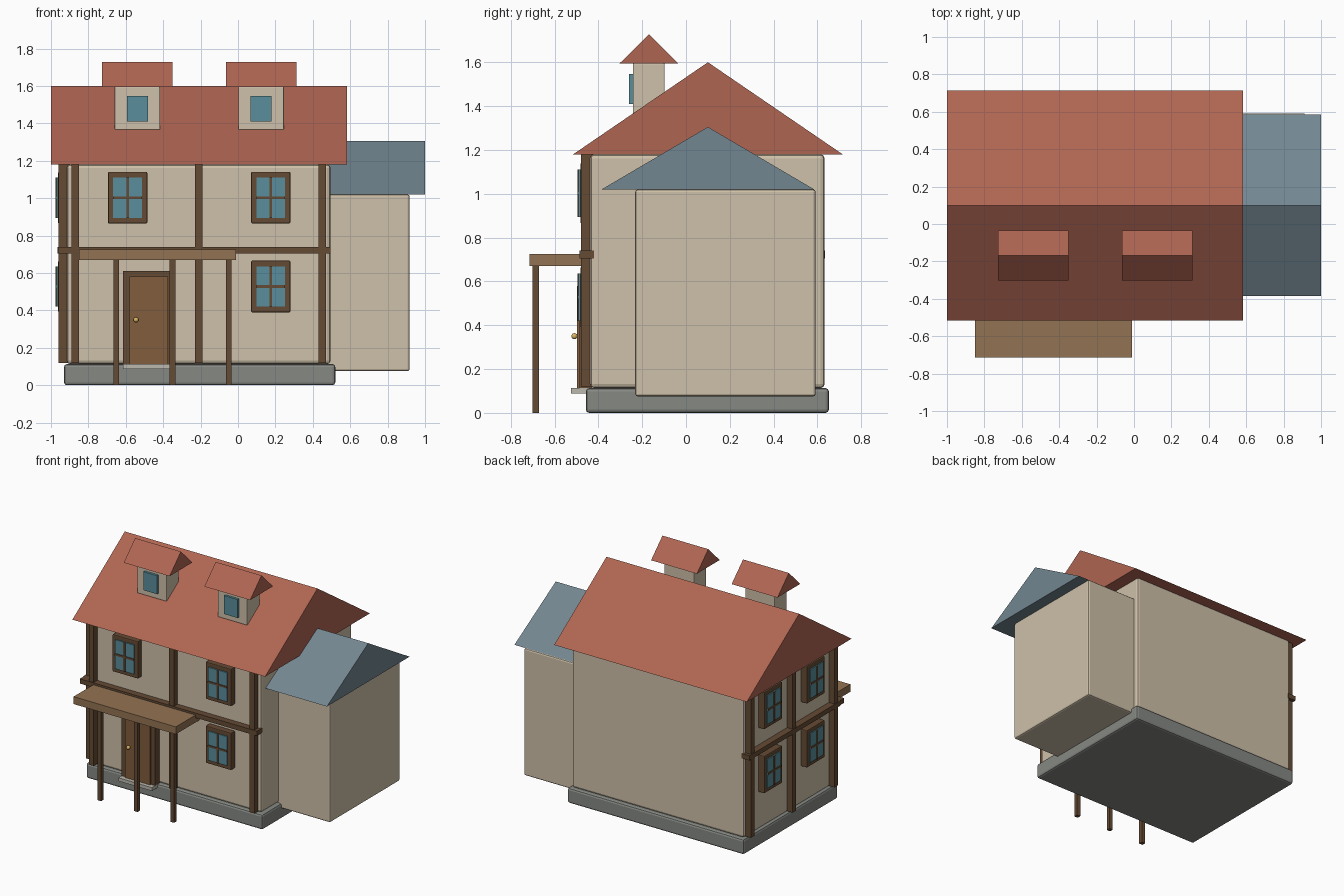
import bpy, bmesh

if "Cube" in bpy.data.objects:
    bpy.data.objects.remove(bpy.data.objects["Cube"])


def material(name, r, g, b):
    m = bpy.data.materials.new(name)
    m.diffuse_color = (r, g, b, 1)
    m.use_nodes = True
    m.node_tree.nodes["Principled BSDF"].inputs["Base Color"].default_value = m.diffuse_color
    return m


PLASTER = material("plaster", 0.62, 0.53, 0.40)
STONE = material("stone", 0.24, 0.25, 0.23)
STEP = material("step_stone", 0.50, 0.48, 0.42)
TIMBER = material("timber", 0.13, 0.07, 0.035)
PORCH = material("porch_wood", 0.29, 0.17, 0.085)
DOOR = material("door_wood", 0.22, 0.11, 0.045)
TILE = material("red_tile", 0.43, 0.13, 0.085)
SLATE = material("slate", 0.17, 0.24, 0.28)
GLASS = material("glass", 0.10, 0.27, 0.33)
BRASS = material("brass", 0.70, 0.45, 0.12)


def mesh_object(name, verts, faces, mat, bevel=0):
    me = bpy.data.meshes.new(name)
    me.from_pydata(verts, [], faces)
    bm = bmesh.new()
    bm.from_mesh(me)
    bmesh.ops.recalc_face_normals(bm, faces=bm.faces)
    bm.to_mesh(me)
    bm.free()
    me.materials.append(mat)
    ob = bpy.data.objects.new(name, me)
    bpy.context.collection.objects.link(ob)
    if bevel:
        mod = ob.modifiers.new("bevel", 'BEVEL')
        mod.width = bevel
        mod.segments = 2
    return ob


def box(name, x, y, z, mat, bevel=0):
    verts = [(a, b, c) for a in x for b in y for c in z]
    faces = [(0, 1, 3, 2), (4, 6, 7, 5), (0, 4, 5, 1), (2, 3, 7, 6), (0, 2, 6, 4), (1, 5, 7, 3)]
    return mesh_object(name, verts, faces, mat, bevel)


def gable_roof(name, x, y, z, mat):
    # triangular prism, ridge along x
    profile = [(y[0], z[0]), (y[1], z[0]), ((y[0] + y[1]) / 2, z[1])]
    verts = [(a, b, c) for a in x for b, c in profile]
    faces = [(0, 1, 2), (3, 5, 4), (0, 3, 4, 1), (1, 4, 5, 2), (2, 5, 3, 0)]
    return mesh_object(name, verts, faces, mat)


def wall_box(name, side, u, d, z, mat, bevel=0):
    # u runs along the wall, d is the outward distance from the world axis
    out = (-d[1], -d[0])
    x, y = (u, out) if side == "front" else (out, u)
    return box(name, x, y, z, mat, bevel)


FACE = {"front": 0.44, "left": 0.92}


def window(side, u, z):
    f = FACE[side]
    n = side + "_window"
    wall_box(n + "_frame", side, (u - .105, u + .105), (f - .01, f + .042), (z - .138, z + .138), TIMBER, .006)
    wall_box(n + "_glass", side, (u - .077, u + .077), (f, f + .05), (z - .108, z + .108), GLASS)
    wall_box(n + "_mullion", side, (u - .007, u + .007), (f, f + .055), (z - .108, z + .108), TIMBER)
    wall_box(n + "_crossbar", side, (u - .077, u + .077), (f, f + .055), (z - .007, z + .007), TIMBER)


# main volumes
box("foundation", (-.93, .52), (-.457, .652), (0, .113), STONE, .015)
box("main_walls", (-.915, .495), (-.437, .632), (.113, 1.18), PLASTER, .018)
gable_roof("main_roof", (-1, .583), (-.515, .715), (1.18, 1.6), TILE)
box("wing_walls", (.40, .918), (-.232, .592), (.075, 1.02), PLASTER, .012)
gable_roof("wing_roof", (.42, 1), (-.385, .585), (1.02, 1.305), SLATE)

# timber framing on the front and left walls
for side, mid, half, ends in (("front", -.21, .66, (-.96, .495)), ("left", .1, .49, (-.435, .635))):
    f = FACE[side]
    for k in (-1, 0, 1):
        c = mid + k * half
        wall_box(side + "_timber_post", side, (c - .02, c + .02), (f - .02, f + .04), (.12, 1.18), TIMBER)
    wall_box(side + "_timber_rail", side, ends, (f - .02, f + .045), (.705, .74), TIMBER)

# windows
for u, z in ((-.59, 1.003), (.175, 1.003), (.175, .528)):
    window("front", u, z)
for u in (-.15, .35):
    for z in (1.003, .528):
        window("left", u, z)

# door, knob and step
box("door_frame", (-.616, -.34), (-.487, -.43), (.113, .61), TIMBER)
box("door", (-.58, -.375), (-.497, -.44), (.113, .58), DOOR)
box("door_step", (-.616, -.34), (-.525, -.44), (.088, .113), STEP)
bpy.ops.mesh.primitive_uv_sphere_add(segments=16, ring_count=8, radius=.014, location=(-.545, -.509, .35))
knob = bpy.context.object
knob.name = "door_knob"
knob.data.materials.append(BRASS)
bpy.ops.object.shade_smooth()

# porch
box("porch_roof", (-.85, -.01), (-.715, -.435), (.67, .725), PORCH)
for x in (-.65, -.35, -.05):
    box("porch_post", (x - .015, x + .015), (-.7, -.67), (0, .675), TIMBER)

# dormers
for x in (-.5385, .1235):
    box("dormer_walls", (x - .122, x + .122), (-.243, -.097), (1.365, 1.597), PLASTER, .006)
    gable_roof("dormer_roof", (x - .188, x + .188), (-.303, -.035), (1.595, 1.727), TILE)
    box("dormer_window", (x - .056, x + .056), (-.26, -.23), (1.41, 1.547), GLASS)
